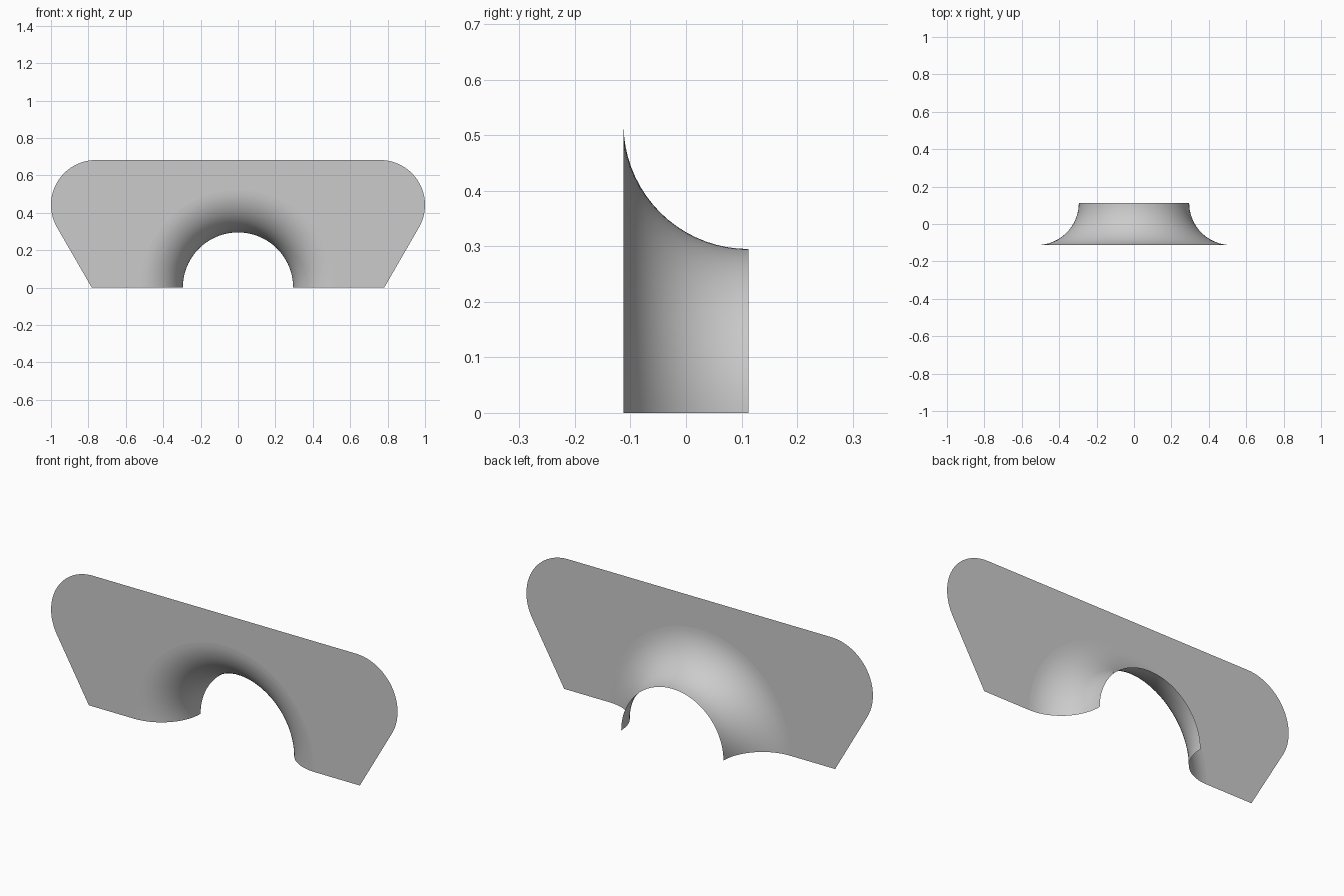
import bpy
import bmesh
from math import sin, cos, pi, radians

default_cube = bpy.data.objects.get("Cube")
if default_cube:
    bpy.data.objects.remove(default_cube, do_unlink=True)

FRONT, DEPTH = -0.1125, 0.225      # plate plane and funnel depth
HOLE, FLARE = 0.295, 0.225         # throat radius and flare radius
CORNER_X, CORNER_Z, CORNER_R = 0.76, 0.442, 0.24
RINGS, SEGMENTS, CORNER_STEPS = 18, 64, 24

grey = bpy.data.materials.new("light grey")
grey.use_nodes = True
colour = (0.6, 0.6, 0.6, 1)
grey.diffuse_color = colour
grey.node_tree.nodes["Principled BSDF"].inputs["Base Color"].default_value = colour

bm = bmesh.new()

# Half funnel: a quarter-circle flare swept over half a turn
rings = []
for i in range(RINGS + 1):
    a = pi / 2 * i / RINGS
    r = HOLE + FLARE * (1 - sin(a))
    y = FRONT + DEPTH * (1 - cos(a))
    rings.append([bm.verts.new((r * cos(pi * j / SEGMENTS), y, r * sin(pi * j / SEGMENTS)))
                  for j in range(SEGMENTS + 1)])
rings.reverse()
for inner, outer in zip(rings, rings[1:]):
    for j in range(SEGMENTS):
        face = bm.faces.new((inner[j], inner[j + 1], outer[j + 1], outer[j]))
        face.smooth = True

# Flat plate: tapered sides and rounded top corners, around the funnel mouth
foot = CORNER_X + CORNER_R * cos(radians(30)) - (CORNER_Z - CORNER_R / 2) / 3 ** 0.5
side = [(foot, 0)]
for k in range(CORNER_STEPS + 1):
    a = radians(-30 + 120 * k / CORNER_STEPS)
    side.append((CORNER_X + CORNER_R * cos(a), CORNER_Z + CORNER_R * sin(a)))
outline = side + [(-x, z) for x, z in reversed(side)]
rim = [bm.verts.new((x, FRONT, z)) for x, z in outline]
plate = bm.faces.new(rim + rings[-1][::-1])
bmesh.ops.recalc_face_normals(bm, faces=bm.faces)
if plate.normal.y > 0:
    bmesh.ops.reverse_faces(bm, faces=bm.faces)
bmesh.ops.triangulate(bm, faces=[plate])

mesh = bpy.data.meshes.new("arched_panel")
bm.to_mesh(mesh)
bm.free()
mesh.materials.append(grey)
panel = bpy.data.objects.new("arched_panel", mesh)
bpy.context.collection.objects.link(panel)
